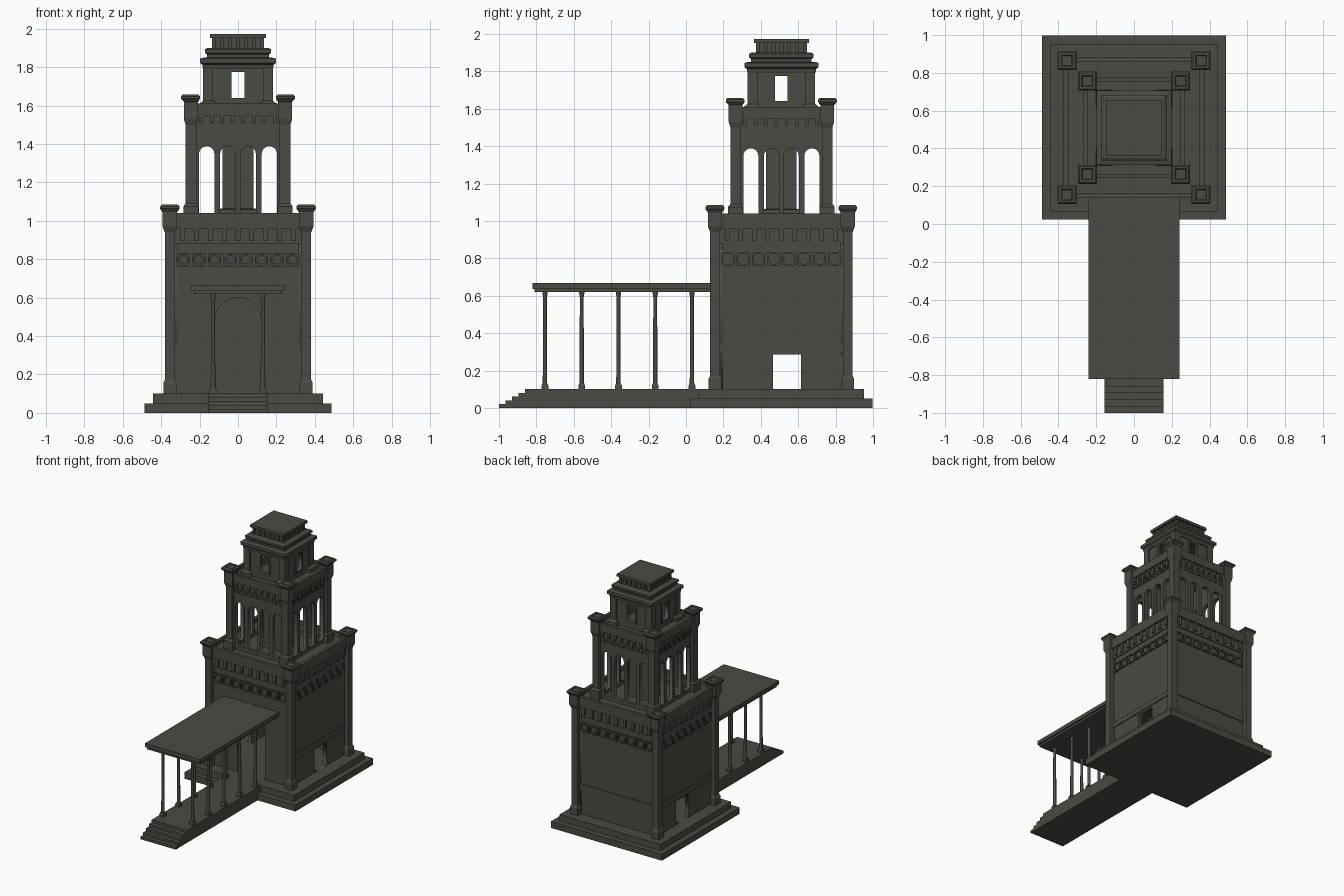
import bpy, bmesh, math
from mathutils import Matrix

if "Cube" in bpy.data.objects:
    bpy.data.objects.remove(bpy.data.objects["Cube"])

CY = 0.51  # tower centre in y
stone = bpy.data.materials.new("dark stone")
stone.diffuse_color = (0.07, 0.07, 0.058, 1)
stone.use_nodes = True
stone.node_tree.nodes["Principled BSDF"].inputs["Base Color"].default_value = stone.diffuse_color


def side(k):
    """Frame of one tower side: local -y faces outward."""
    return Matrix.Translation((0, CY, 0)) @ Matrix.Rotation(k * math.pi / 2, 4, 'Z')


def add_object(name, mesh):
    mesh.materials.clear()
    mesh.materials.append(stone)
    ob = bpy.data.objects.new(name, mesh)
    bpy.context.collection.objects.link(ob)
    return ob


def finish(name, bm):
    bmesh.ops.recalc_face_normals(bm, faces=bm.faces[:])
    me = bpy.data.meshes.new(name)
    bm.to_mesh(me)
    bm.free()
    return add_object(name, me)


def boxes(name, items, frames=(Matrix(),)):
    """Boxes given as x0, x1, y0, y1, z0, z1, repeated in every frame."""
    bm = bmesh.new()
    for f in frames:
        for x0, x1, y0, y1, z0, z1 in items:
            m = Matrix.Translation(((x0 + x1) / 2, (y0 + y1) / 2, (z0 + z1) / 2))
            s = Matrix.Diagonal((x1 - x0, y1 - y0, z1 - z0, 1))
            bmesh.ops.create_cube(bm, size=1, matrix=f @ m @ s)
    return finish(name, bm)


def lofts(name, centres, sections, n=4):
    """Stacked (half width, z) sections, square or round."""
    bm = bmesh.new()
    k = math.sqrt(2) if n == 4 else 1
    for cx, cy in centres:
        rings = []
        for r, z in sections:
            angs = [2 * math.pi * (i + 0.5) / n for i in range(n)]
            rings.append([bm.verts.new((cx + r * k * math.cos(a), cy + r * k * math.sin(a), z)) for a in angs])
        for a, b in zip(rings, rings[1:]):
            for i in range(n):
                j = (i + 1) % n
                bm.faces.new((a[i], a[j], b[j], b[i]))
        bm.faces.new(rings[0])
        bm.faces.new(rings[-1])
    return finish(name, bm)


def plate(name, loops, half, thick, sides=(0, 1, 2, 3)):
    """Upright wall plate with holes; its outer face lies at distance half."""
    cu = bpy.data.curves.new(name, 'CURVE')
    cu.dimensions = '2D'
    cu.fill_mode = 'BOTH'
    cu.extrude = thick / 2
    for pts in loops:
        sp = cu.splines.new('POLY')
        sp.points.add(len(pts) - 1)
        for p, (x, z) in zip(sp.points, pts):
            p.co = (x, z, 0, 1)
        sp.use_cyclic_u = True
    tmp = bpy.data.objects.new(name, cu)
    bpy.context.collection.objects.link(tmp)
    bpy.context.view_layer.update()
    me = bpy.data.meshes.new_from_object(tmp.evaluated_get(bpy.context.evaluated_depsgraph_get()))
    bpy.data.objects.remove(tmp)
    place = Matrix.Translation((0, -(half - thick / 2), 0)) @ Matrix.Rotation(math.pi / 2, 4, 'X')
    for k in sides:
        m = me.copy()
        m.transform(side(k) @ place)
        add_object(name, m)


def rect(x0, x1, z0, z1):
    return [(x0, z0), (x1, z0), (x1, z1), (x0, z1)]


def arch(cx, r, z0, top, n=12):
    return [(cx - r, z0), (cx + r, z0)] + [
        (cx + r * math.cos(math.pi * i / n), top - r + r * math.sin(math.pi * i / n)) for i in range(n + 1)]


def circle(cx, cz, r, n=16):
    return [(cx + r * math.cos(2 * math.pi * i / n), cz + r * math.sin(2 * math.pi * i / n)) for i in range(n)]


def corners(d):
    return [(sx * d, CY + sy * d) for sx in (-1, 1) for sy in (-1, 1)]


ALL = [side(k) for k in range(4)]
C = [(0, CY)]

# stepped base, porch platform and stairs
lofts("base_step", C, [(0.487, 0), (0.487, 0.05)])
lofts("upper_base_step", C, [(0.443, 0.05), (0.443, 0.10)])
boxes("porch_platform", [(-0.155, 0.155, -0.86, 0.15, 0, 0.10)])
boxes("porch_stairs", [(-0.155, 0.155, -1 + 0.035 * i, -0.855, 0.02 * i, 0.02 * (i + 1)) for i in range(5)])

# porch columns and flat roof
spots = [(sx * 0.13, -0.754 + 0.1965 * i) for sx in (-1, 1) for i in range(5)]
cols = lofts("porch_columns", spots, [(0.0145, 0.10), (0.0125, 0.13), (0.0105, 0.59), (0.014, 0.61), (0.014, 0.625)], 12)
lofts("porch_column_bases", spots, [(0.018, 0.10), (0.018, 0.118), (0.014, 0.13)])
boxes("porch_roof", [(-0.23, 0.23, -0.81, 0.17, 0.62, 0.637), (-0.242, 0.242, -0.82, 0.17, 0.637, 0.667)])

# lower storey walls: arched front doorway, side openings, plain back
W = 0.345
outer = rect(-W, W, 0.08, 0.98)
plate("front_wall", [outer, arch(0, 0.12, 0.09, 0.60, 20)], W, 0.03, (0,))
plate("right_wall", [outer, rect(-0.045, 0.105, 0.10, 0.285)], W, 0.03, (1,))
plate("left_wall", [outer, rect(-0.105, 0.045, 0.10, 0.285)], W, 0.03, (3,))
plate("back_wall", [outer], W, 0.03, (2,))
boxes("wall_band", [(-0.34, 0.34, -0.352, -0.34, 0.30, 0.34)], ALL[1:])

# lower frieze of roundels in square frames
xs = [(i - 3.5) * 0.0815 for i in range(8)]
plate("frieze_frames", [l for x in xs for l in (rect(x - 0.035, x + 0.035, 0.762, 0.832), circle(x, 0.797, 0.029))], W + 0.012, 0.016)
plate("frieze_roundels", [circle(x, 0.797, 0.023) for x in xs], W + 0.008, 0.012)

# lower parapet with corbels
boxes("lower_cornice", [(-0.34, 0.34, -0.353, -0.33, 0.88, 0.98)], ALL)
boxes("lower_corbels", [(x - 0.012, x + 0.012, -0.367, -0.34, 0.895, 0.97) for x in [(i - 4) * 0.072 for i in range(9)]], ALL)
boxes("lower_parapet", [(-0.36, 0.36, -0.372, -0.348, 0.96, 1.04)], ALL)
lofts("lower_roof", C, [(0.35, 0.98), (0.35, 1.01)])

# lower corner piers with caps
lofts("lower_corner_piers", corners(0.355),
      [(0.034, 0.10), (0.034, 0.155), (0.026, 0.172), (0.026, 0.94), (0.038, 0.97), (0.038, 1.045), (0.047, 1.058)])
cap = [(0.043, 0), (0.05, 0.008), (0.05, 0.02), (0.042, 0.029), (0.03, 0.029), (0.025, 0.024)]
lofts("lower_pier_caps", corners(0.355), [(r, 1.055 + z) for r, z in cap])

# open arcaded storey around a square core
U = 0.25
arches = [arch(x, 0.04, 1.04, 1.388) for x in (-0.163, -0.053, 0.053, 0.163)]
plate("arcade_wall", [rect(-U, U, 1.0, 1.58)] + arches, U, 0.03)
lofts("arcade_core", C, [(0.102, 1.0), (0.102, 1.06), (0.082, 1.065), (0.082, 1.58)])
ys = [(i - 3.5) * 0.0555 for i in range(8)]
plate("upper_frieze_frames", [l for x in ys for l in (rect(x - 0.019, x + 0.019, 1.46, 1.498), rect(x - 0.013, x + 0.013, 1.466, 1.492))], U + 0.007, 0.01)
boxes("upper_corbels", [(x - 0.009, x + 0.009, -0.263, -0.245, 1.51, 1.555) for x in [(i - 3.5) * 0.055 for i in range(8)]], ALL)
boxes("upper_parapet", [(-0.255, 0.255, -0.267, -0.245, 1.545, 1.61)], ALL)
lofts("upper_roof", C, [(0.25, 1.56), (0.25, 1.585)])

# upper corner piers with caps
lofts("upper_corner_piers", corners(0.245),
      [(0.04, 1.0), (0.04, 1.075), (0.028, 1.09), (0.028, 1.50), (0.037, 1.53), (0.037, 1.62), (0.046, 1.63)])
lofts("upper_pier_caps", corners(0.247), [(r, 1.628 + z) for r, z in cap])

# lantern storey with window openings on all sides
L = 0.172
plate("lantern_wall", [rect(-L, L, 1.57, 1.82), rect(-0.034, 0.034, 1.64, 1.775)], L, 0.025)
plate("lantern_window_frame", [rect(-0.05, 0.05, 1.625, 1.79), rect(-0.034, 0.034, 1.64, 1.775)], L + 0.006, 0.01)
lofts("lantern_corner_piers", corners(0.155), [(0.045, 1.58), (0.045, 1.61), (0.026, 1.625), (0.026, 1.81)])

# stepped lantern roof
lofts("lantern_cornice", C, [(0.18, 1.79), (0.185, 1.80), (0.185, 1.812), (0.198, 1.822), (0.198, 1.845), (0.175, 1.85)])
lofts("lantern_cornice_top", C, [(0.162, 1.845), (0.162, 1.865), (0.173, 1.875), (0.173, 1.892), (0.16, 1.90)])
lofts("roof_block", C, [(0.125, 1.89), (0.125, 1.955)])
boxes("roof_dentils", [(x - 0.01, x + 0.01, -0.136, -0.12, 1.90, 1.955) for x in [(i - 3) * 0.042 for i in range(7)]], ALL)
lofts("roof_slab", C, [(0.147, 1.952), (0.147, 1.973)])

# smooth round columns
bpy.context.view_layer.objects.active = cols
cols.select_set(True)
bpy.ops.object.shade_smooth_by_angle()
